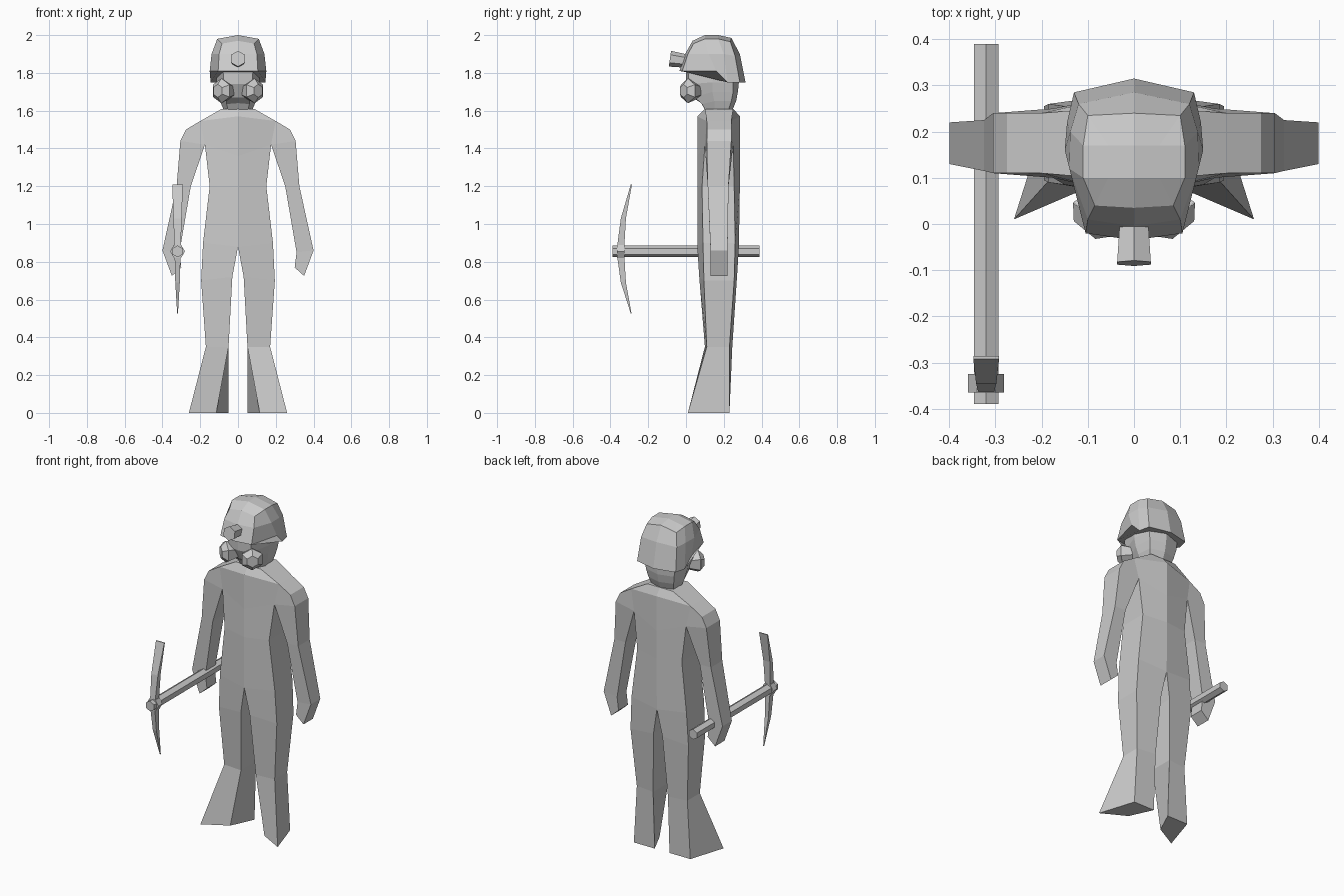
import bpy, bmesh, math
from mathutils import Vector

if "Cube" in bpy.data.objects:
    bpy.data.objects.remove(bpy.data.objects["Cube"])

grey = bpy.data.materials.new("plain grey")
grey.diffuse_color = (0.6, 0.6, 0.6, 1)
grey.use_nodes = True
grey.node_tree.nodes["Principled BSDF"].inputs["Base Color"].default_value = grey.diffuse_color


def finish(name, bm):
    bmesh.ops.remove_doubles(bm, verts=bm.verts, dist=0.0005)
    bmesh.ops.recalc_face_normals(bm, faces=bm.faces)
    mesh = bpy.data.meshes.new(name)
    bm.to_mesh(mesh)
    bm.free()
    mesh.materials.append(grey)
    ob = bpy.data.objects.new(name, mesh)
    bpy.context.collection.objects.link(ob)
    return ob


def mirrored(name, polys):
    """Build polygons of the +x half together with their reflection."""
    bm = bmesh.new()
    for poly in polys:
        for s in (1, -1):
            bm.faces.new([bm.verts.new((s * x, y, z)) for x, y, z in poly])
    return finish(name, bm)


def loft(name, rings):
    """Skin half rings running from the front centre to the back centre."""
    polys = [rings[0], rings[-1]]
    for a, b in zip(rings, rings[1:]):
        for i in range(len(a) - 1):
            polys.append([a[i], a[i + 1], b[i + 1], b[i]])
    return mirrored(name, polys)


def prism(name, a, b, ra, rb, sides=6, turn=0.0, up=(0, 0, 1)):
    """Tapered prism between two points; turn rotates the corners from 'up'."""
    a, b = Vector(a), Vector(b)
    d = (b - a).normalized()
    u = (Vector(up) - d * d.dot(Vector(up))).normalized()
    v = d.cross(u)
    bm = bmesh.new()
    ends = []
    for c, r in ((a, ra), (b, rb)):
        ang = [turn + math.tau * i / sides for i in range(sides)]
        ends.append([bm.verts.new(c + r * (math.cos(t) * u + math.sin(t) * v)) for t in ang])
        bm.faces.new(ends[-1])
    for i in range(sides):
        j = (i + 1) % sides
        bm.faces.new((ends[0][i], ends[0][j], ends[1][j], ends[1][i]))
    return finish(name, bm)


# Body: front panel points as x, z, front y, back y
P = {
    "neck_mid": (0, 1.61, .10, .25), "neck": (.085, 1.61, .10, .25),
    "collar": (0, 1.57, .06, .285), "shoulder": (.20, 1.545, .11, .24),
    "chest": (0, 1.36, .06, .285), "armpit": (.175, 1.42, .10, .25),
    "arm_top": (.275, 1.50, .11, .24), "arm_side": (.305, 1.44, .11, .24),
    "elbow_out": (.325, 1.20, .115, .225), "elbow_in": (.25, 1.20, .115, .225),
    "wrist_out": (.40, .86, .13, .22), "wrist_in": (.31, .85, .13, .22),
    "hand_out": (.35, .725, .13, .22), "hand_in": (.30, .77, .13, .22),
    "belly": (0, 1.19, .06, .285), "waist": (.15, 1.20, .085, .255),
    "crotch": (0, .88, .06, .28), "hip": (.185, .90, .09, .26),
    "thigh_in": (.03, .72, .07, .27), "thigh_out": (.195, .70, .095, .255),
    "knee_in": (.05, .35, .10, .245), "knee_out": (.17, .35, .11, .23),
    "foot_in": (.115, 0, .09, .23), "foot_out": (.26, 0, .01, .23),
}
BACK_X = {"foot_in": .05, "foot_out": .19}      # feet splay outward
PANELS = [
    ("neck_mid", "neck", "shoulder", "collar"),
    ("collar", "shoulder", "armpit", "chest"),
    ("shoulder", "arm_top", "arm_side", "armpit"),
    ("arm_side", "elbow_out", "elbow_in", "armpit"),
    ("elbow_out", "wrist_out", "wrist_in", "elbow_in"),
    ("wrist_out", "hand_out", "hand_in", "wrist_in"),
    ("chest", "armpit", "waist", "belly"),
    ("belly", "waist", "hip", "crotch"),
    ("crotch", "hip", "thigh_out", "thigh_in"),
    ("thigh_in", "thigh_out", "knee_out", "knee_in"),
    ("knee_in", "knee_out", "foot_out", "foot_in"),
]


def front(k):
    x, z, yf, yb = P[k]
    return (x, yf, z)


def back(k):
    x, z, yf, yb = P[k]
    return (BACK_X.get(k, x), yb, z)


polys, edges = [], {}
for p in PANELS:
    polys += [[front(k) for k in p], [back(k) for k in p]]
    for a, b in zip(p, p[1:] + p[:1]):
        edges.setdefault(frozenset((a, b)), []).append((a, b))
# Side walls along the outline, leaving the centre line open
for found in edges.values():
    a, b = found[0]
    if len(found) == 1 and (P[a][0] > 0 or P[b][0] > 0):
        polys.append([front(a), front(b), back(b), back(a)])
mirrored("body", polys)

# Head with masked jaw
loft("head", [
    [(0, .11, 1.59), (.05, .11, 1.59), (.07, .15, 1.59), (.07, .22, 1.59), (0, .24, 1.59)],
    [(0, .08, 1.64), (.06, .085, 1.635), (.095, .15, 1.65), (.085, .24, 1.65), (0, .265, 1.65)],
    [(0, .035, 1.67), (.06, .045, 1.67), (.105, .14, 1.70), (.095, .25, 1.70), (0, .275, 1.70)],
    [(0, .0, 1.74), (.075, .015, 1.74), (.115, .14, 1.75), (.10, .25, 1.75), (0, .28, 1.75)],
    [(0, .0, 1.83), (.08, .01, 1.83), (.115, .14, 1.83), (.10, .25, 1.83), (0, .275, 1.83)],
])

# Helmet with a dropped back brim
loft("helmet", [
    [(0, -.035, 1.81), (.105, -.02, 1.81), (.15, .16, 1.81), (.145, .22, 1.75),
     (.13, .285, 1.75), (0, .315, 1.75)],
    [(0, -.005, 1.90), (.10, .01, 1.90), (.14, .12, 1.90), (.138, .20, 1.90),
     (.12, .26, 1.89), (0, .285, 1.90)],
    [(0, .035, 1.97), (.085, .04, 1.955), (.11, .10, 1.98), (.11, .17, 1.98),
     (.10, .235, 1.965), (0, .24, 1.985)],
    [(0, .10, 2.0), (.055, .10, 1.99), (.11, .10, 1.98), (.11, .17, 1.98),
     (.055, .17, 1.99), (0, .17, 2.0)],
])

# Head lamp and breathing filters
prism("lamp", (0, .02, 1.86), (0, -.085, 1.875), .034, .042)
for s, side in ((1, "left"), (-1, "right")):
    prism(side + "_filter", (s * .05, .055, 1.705), (s * .088, .01, 1.705), .045, .066)
    prism(side + "_filter_cap", (s * .088, .01, 1.705), (s * .107, -.013, 1.705), .066, .035)

# Pickaxe handle and collar
X, Z = -.32, .855
prism("pick_handle", (X, -.39, Z), (X, .39, Z), .031, .031)
prism("pick_collar", (X, -.365, Z), (X, -.325, Z), .039, .039, turn=math.pi / 6)

# Pickaxe head: sections as z, front y, back y, half width
sections = [(1.21, -.292, -.286, .028), (1.03, -.345, -.318, .022), (Z, -.368, -.328, .016),
            (.69, -.345, -.318, .012), (.525, -.292, -.288, .002)]
bm = bmesh.new()
rows = [[bm.verts.new((X + sx * w, y, z)) for sx, y in ((-1, f), (1, f), (1, b), (-1, b))]
        for z, f, b, w in sections]
for r in (rows[0], rows[-1]):
    bm.faces.new(r)
for a, b in zip(rows, rows[1:]):
    for i in range(4):
        j = (i + 1) % 4
        bm.faces.new((a[i], a[j], b[j], b[i]))
finish("pick_head", bm)
